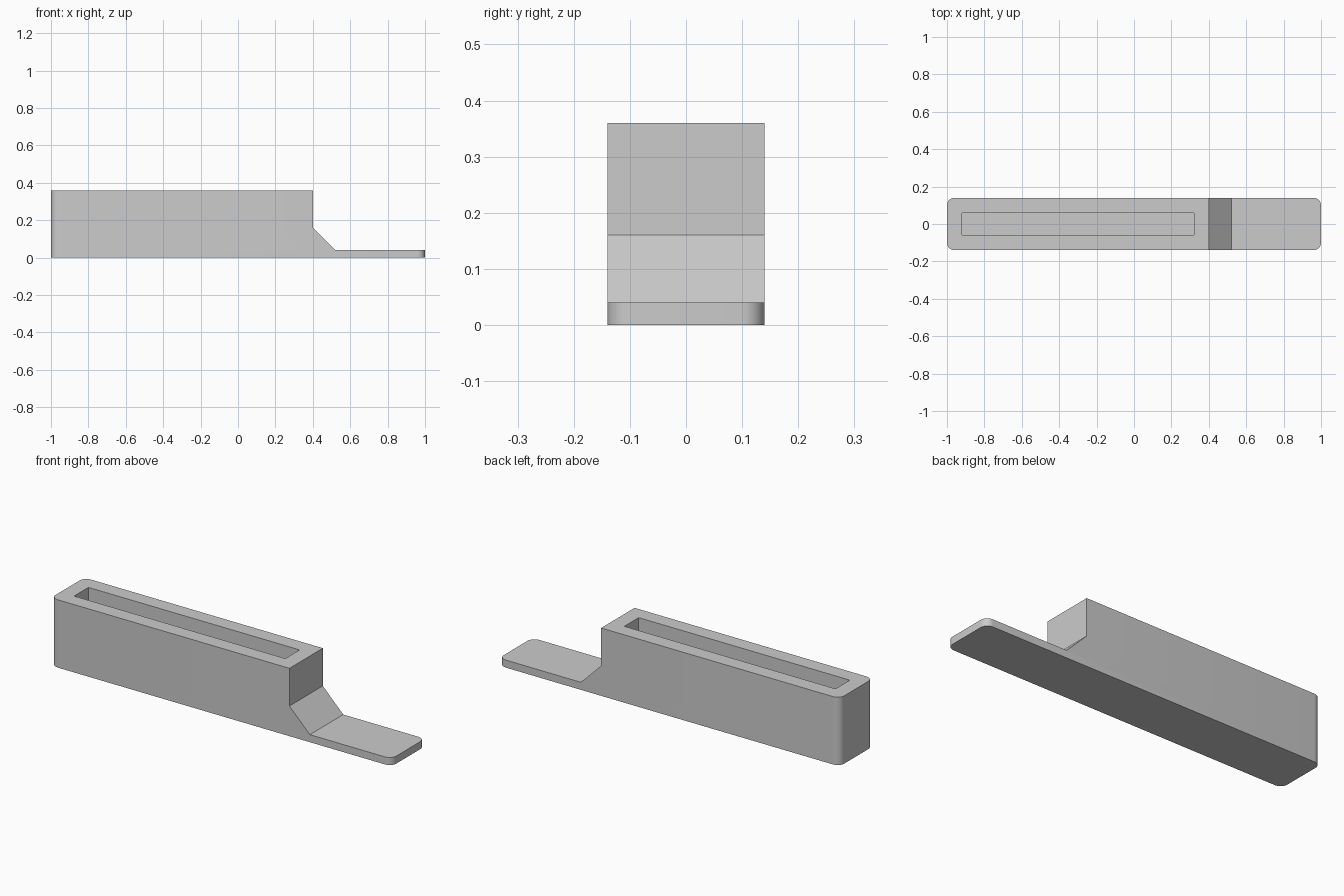
import bpy
import bmesh

cube = bpy.data.objects.get("Cube")
if cube:
    bpy.data.objects.remove(cube, do_unlink=True)

HALF_WIDTH = 0.14
WALL = 0.08
HEIGHT = 0.36
BODY_END = 0.40
CORNER = 0.04

# Single plain grey
grey = bpy.data.materials.new("light_grey")
grey.use_nodes = True
colour = (0.6, 0.6, 0.6, 1)
grey.diffuse_color = colour
grey.node_tree.nodes["Principled BSDF"].inputs["Base Color"].default_value = colour


def add_object(name, bm):
    mesh = bpy.data.meshes.new(name)
    bm.to_mesh(mesh)
    bm.free()
    mesh.materials.append(grey)
    obj = bpy.data.objects.new(name, mesh)
    bpy.context.collection.objects.link(obj)
    return obj


def extruded_profile(points, half_width):
    """Extrude an x-z outline across the width."""
    bm = bmesh.new()
    face = bm.faces.new([bm.verts.new((x, -half_width, z)) for x, z in points])
    result = bmesh.ops.extrude_face_region(bm, geom=[face])
    moved = [v for v in result["geom"] if isinstance(v, bmesh.types.BMVert)]
    bmesh.ops.translate(bm, verts=moved, vec=(0, 2 * half_width, 0))
    bmesh.ops.recalc_face_normals(bm, faces=bm.faces)
    return bm


# Holder body with sloped web and flat tab
outline = [(-1, 0), (1, 0), (1, 0.04), (0.52, 0.04),
           (BODY_END, 0.16), (BODY_END, HEIGHT), (-1, HEIGHT)]
bm = extruded_profile(outline, HALF_WIDTH)

# Round the upright corners at both far ends
ends = [e for e in bm.edges
        if all(abs(v.co.x) > 0.99 for v in e.verts)
        and abs(e.verts[0].co.z - e.verts[1].co.z) > 0.01]
bmesh.ops.bevel(bm, geom=ends, offset=CORNER, segments=8, profile=0.5,
                affect="EDGES", clamp_overlap=True)
holder = add_object("slotted_holder", bm)

# Long pocket open at the top
x0, x1 = -1 + WALL, BODY_END - WALL
top = HEIGHT + 0.1
pocket = [(x0, WALL), (x1, WALL), (x1, top), (x0, top)]
cutter = add_object("slot_cutter", extruded_profile(pocket, HALF_WIDTH - WALL))
cutter.hide_render = True

bpy.ops.object.select_all(action="DESELECT")
bpy.context.view_layer.objects.active = holder
holder.select_set(True)
cut = holder.modifiers.new("slot", "BOOLEAN")
cut.operation = "DIFFERENCE"
cut.solver = "EXACT"
cut.object = cutter
bpy.ops.object.modifier_apply(modifier=cut.name)
bpy.data.objects.remove(cutter, do_unlink=True)
bpy.ops.object.shade_smooth_by_angle(angle=0.5)
